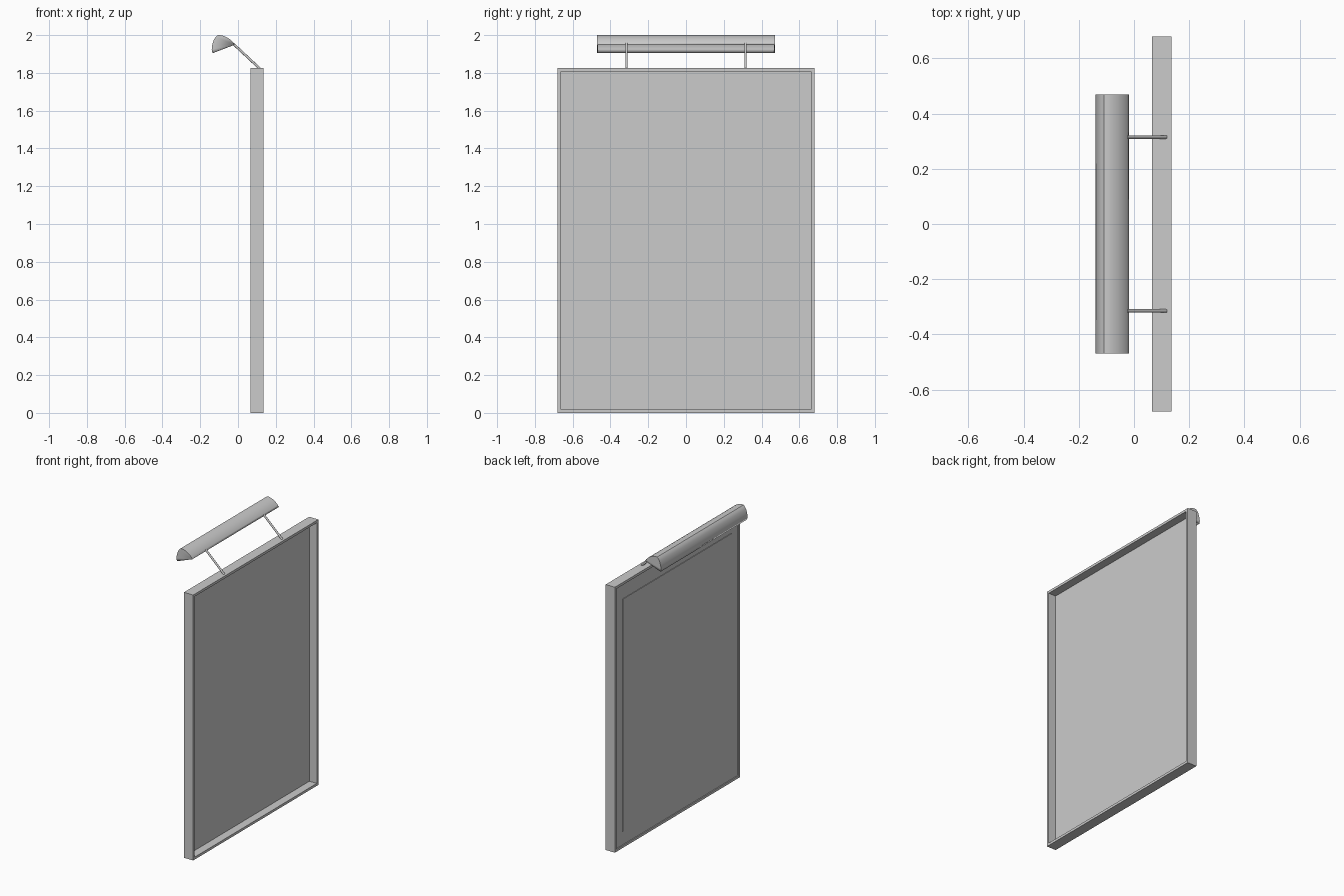
import bpy, bmesh, math
from mathutils import Vector

if "Cube" in bpy.data.objects:
    bpy.data.objects.remove(bpy.data.objects["Cube"])

W, H = 0.68, 1.825  # frame half width (y) and height (z)


def finish(bm, name):
    bmesh.ops.recalc_face_normals(bm, faces=bm.faces)
    me = bpy.data.meshes.new(name)
    bm.to_mesh(me)
    bm.free()
    ob = bpy.data.objects.new(name, me)
    bpy.context.collection.objects.link(ob)
    return ob


def smooth(ob, deg):
    bpy.ops.object.select_all(action='DESELECT')
    ob.select_set(True)
    bpy.context.view_layer.objects.active = ob
    bpy.ops.object.shade_smooth_by_angle(angle=math.radians(deg))


def box(name, x0, x1, y0, y1, z0, z1):
    bm = bmesh.new()
    bmesh.ops.create_cube(bm, size=1)
    for v in bm.verts:
        v.co = ((x0 + x1) / 2 + v.co.x * (x1 - x0),
                (y0 + y1) / 2 + v.co.y * (y1 - y0),
                (z0 + z1) / 2 + v.co.z * (z1 - z0))
    return finish(bm, name)


# Mitred frame: a rectangular section (inset, x) carried round four corners
section = [(0, 0.065), (0, 0.135), (0.017, 0.135), (0.017, 0.065)]
bm = bmesh.new()
rings = []
for sy, top in ((-1, 0), (1, 0), (1, 1), (-1, 1)):
    rings.append([bm.verts.new((x, sy * (W - i), H - i if top else i))
                  for i, x in section])
for a in range(4):
    for b in range(4):
        r, s, n = rings[a], rings[(a + 1) % 4], (b + 1) % 4
        bm.faces.new((r[b], r[n], s[n], s[b]))
finish(bm, "frame")

# Backing panel and the slightly raised picture on it
box("panel", 0.071, 0.079, -W + 0.016, W - 0.016, 0.016, H - 0.016)
box("picture", 0.067, 0.072, -0.59, 0.59, 0.112, 1.708)

# Lamp shade: hollow half-round profile (x, z), capped at the ends, open below
profile = [(-0.135, 1.905), (-0.139, 1.925), (-0.136, 1.95), (-0.128, 1.975),
           (-0.119, 1.99), (-0.109, 1.999), (-0.095, 2.0), (-0.08, 1.997),
           (-0.064, 1.991), (-0.048, 1.982), (-0.034, 1.97), (-0.025, 1.96),
           (-0.018, 1.95)]
bm = bmesh.new()
ends = [[bm.verts.new((x, y, z)) for x, z in profile] for y in (-0.47, 0.47)]
for k in range(len(profile) - 1):
    bm.faces.new((ends[0][k], ends[0][k + 1], ends[1][k + 1], ends[1][k]))
for e in ends:
    bm.faces.new(e)
shade = finish(bm, "lamp_shade")
smooth(shade, 35)
mod = shade.modifiers.new("wall", 'SOLIDIFY')
mod.thickness = 0.005
mod.offset = -1
mod.use_even_offset = True

# Two slanted arms from the frame top to the shade
a, b = Vector((0.116, 0, 1.822)), Vector((-0.026, 0, 1.955))
for label, y in (("left", -0.315), ("right", 0.315)):
    bm = bmesh.new()
    bmesh.ops.create_cone(bm, cap_ends=True, segments=16, radius1=0.0065,
                          radius2=0.0065, depth=(b - a).length)
    arm = finish(bm, "lamp_arm_" + label)
    arm.rotation_euler = (b - a).to_track_quat('Z', 'Y').to_euler()
    arm.location = (a + b) / 2 + Vector((0, y, 0))
    smooth(arm, 40)
